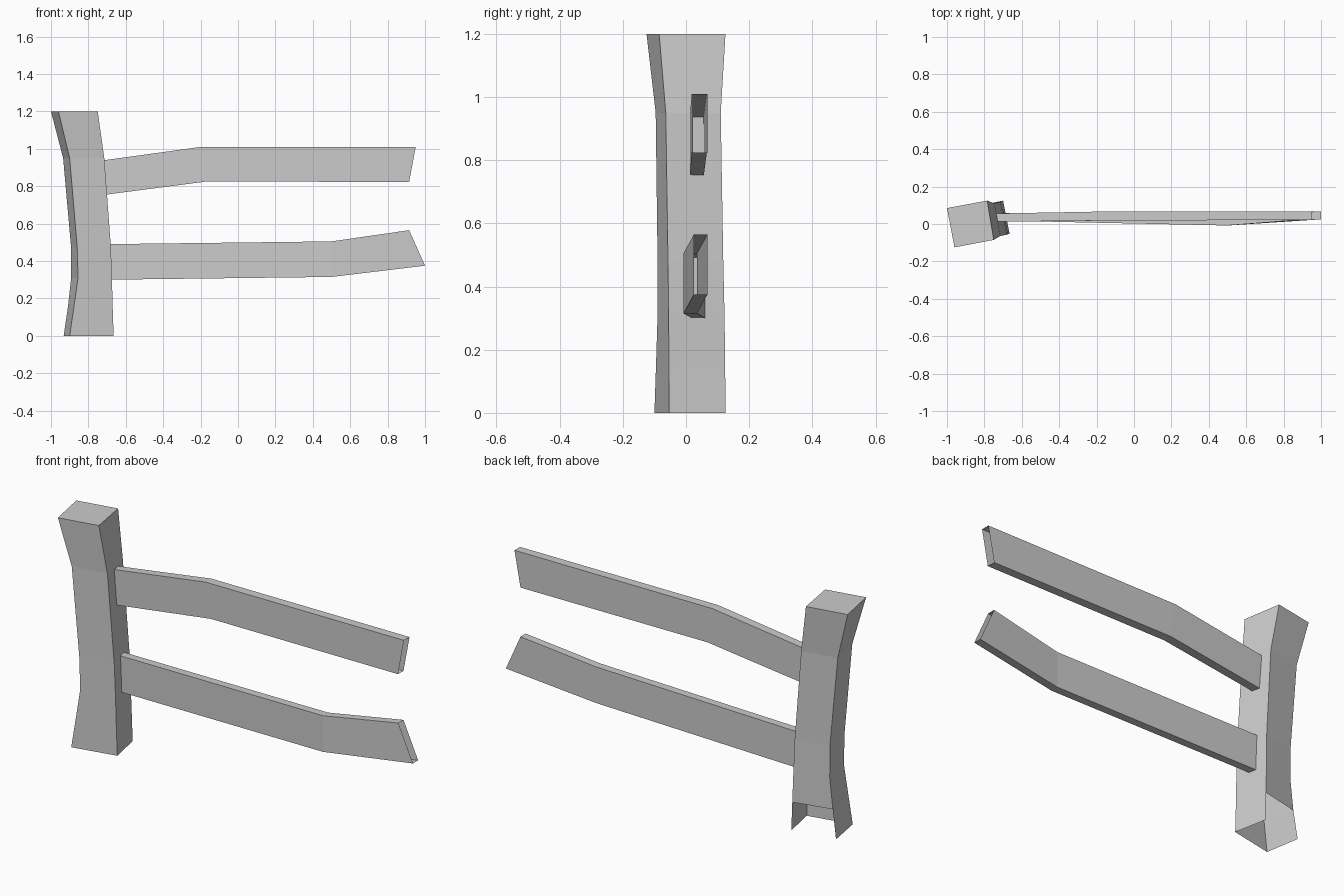
import bpy

if "Cube" in bpy.data.objects:
    bpy.data.objects.remove(bpy.data.objects["Cube"])


def loft(name, rings, skip=(), cap_end=False):
    """Skin four-cornered rings (counter-clockwise about the path direction)."""
    verts = [v for ring in rings for v in ring]
    faces = []
    for r in range(len(rings) - 1):
        for i in range(4):
            if (r, i) in skip:
                continue
            j = (i + 1) % 4
            a, b = r * 4, r * 4 + 4
            faces.append((a + i, a + j, b + j, b + i))
    if cap_end:
        n = len(verts)
        faces.append((n - 4, n - 3, n - 2, n - 1))
    mesh = bpy.data.meshes.new(name)
    mesh.from_pydata(verts, [], faces)
    obj = bpy.data.objects.new(name, mesh)
    bpy.context.collection.objects.link(obj)
    return obj


def rail(name, sections):
    """Open-ended board; section = x top, x bottom, y front, y back, z bottom, z top."""
    rings = [[(xb, y0, z0), (xb, y1, z0), (xt, y1, z1), (xt, y0, z1)]
             for xt, xb, y0, y1, z0, z1 in sections]
    return loft(name, rings)


# Crooked post: height, then front-left, front-right, back-right, back-left corners
post_levels = [
    (0.00, (-.90, -.10), (-.665, -.053), (-.70, .125), (-.932, .085)),
    (0.15, (-.878, -.095), (-.67, -.054), (-.705, .124), (-.91, .08)),
    (0.31, (-.855, -.09), (-.674, -.055), (-.71, .122), (-.892, .08)),
    (0.48, (-.86, -.09), (-.68, -.057), (-.715, .118), (-.893, .08)),
    (0.95, (-.90, -.096), (-.715, -.064), (-.747, .11), (-.935, .075)),
    (1.20, (-.96, -.125), (-.75, -.085), (-.785, .125), (-1.0, .085)),
]
# Open underneath, with the lowest back panel missing
loft("post", [[(x, y, z) for x, y in corners] for z, *corners in post_levels],
     skip={(0, 2)}, cap_end=True)

# Upper rail, bent near the post
rail("upper_rail", [
    (-.745, -.745, .012, .056, .75, .935),
    (-.20, -.17, .018, .066, .825, 1.01),
    (.95, .915, .022, .068, .823, 1.01),
])

# Lower rail, bent near the free end
rail("lower_rail", [
    (-.72, -.72, .018, .06, .30, .49),
    (.50, .50, -.008, .035, .315, .505),
    (.915, 1.0, .025, .068, .375, .565),
])
